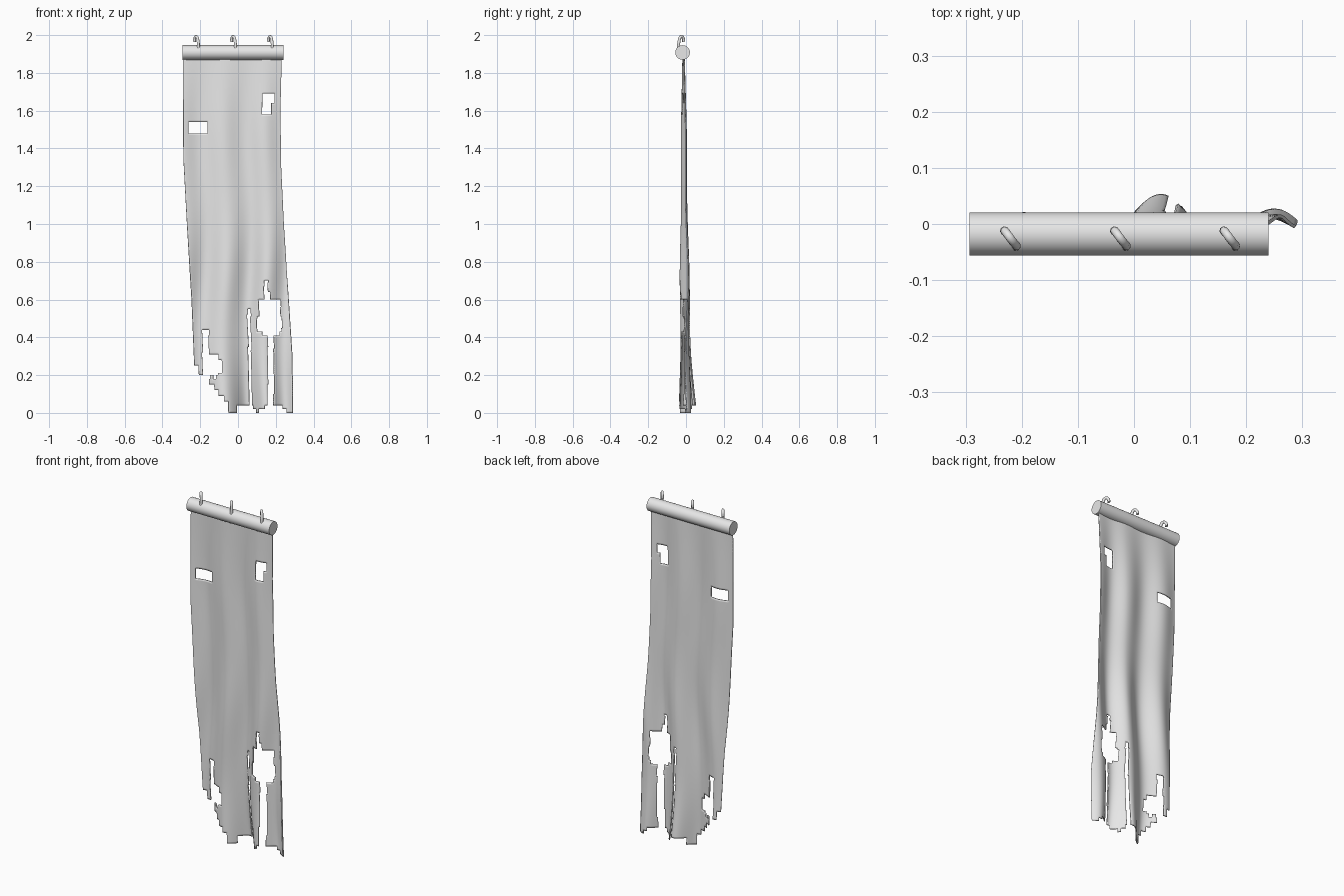
import bpy, bmesh, math

cube = bpy.data.objects.get("Cube")
if cube:
    bpy.data.objects.remove(cube, do_unlink=True)

grey = bpy.data.materials.new("plain_grey")
grey.use_nodes = True
grey.diffuse_color = (0.8, 0.8, 0.8, 1)
grey.node_tree.nodes["Principled BSDF"].inputs["Base Color"].default_value = (0.8, 0.8, 0.8, 1)

POLE_Y, POLE_Z, POLE_RADIUS = -0.018, 1.908, 0.0385
CLOTH_TOP, COLUMNS, ROWS = 1.9, 96, 190

# Side edges of the cloth as (height, x)
LEFT_EDGE = [(0, -0.22), (0.3, -0.233), (0.6, -0.245), (1, -0.27), (1.35, -0.289), (1.9, -0.291)]
RIGHT_EDGE = [(0, 0.29), (0.3, 0.287), (0.6, 0.268), (1, 0.242), (1.3, 0.228), (1.6, 0.224), (1.9, 0.232)]

# Ragged hem as steps: (right end of step, lowest height)
HEM = [(-0.21, 0.25), (-0.15, 0.2), (-0.125, 0.15), (-0.1, 0.12), (-0.075, 0.09),
       (-0.05, 0.06), (-0.008, 0), (0.08, 0.04), (0.1, 0.02), (0.11, 0),
       (0.14, 0.02), (0.235, 0.04), (0.26, 0.02), (0.4, 0)]

# Rectangular tears: (left, right, bottom, top)
TEARS = [
    (-0.264, -0.163, 1.48, 1.535),                                  # upper left hole
    (0.13, 0.178, 1.58, 1.69), (0.17, 0.193, 1.635, 1.69),          # upper right hole
    (0.138, 0.158, 0.6, 0.7), (0.138, 0.172, 0.6, 0.64),            # spike of large hole
    (0.11, 0.225, 0.44, 0.6), (0.1, 0.232, 0.43, 0.51),             # body of large hole
    (0.13, 0.22, 0.41, 0.45), (0.157, 0.19, -1, 0.42),              # slit under it
    (-0.188, -0.154, -1, 0.44),                                     # left slit
    (-0.16, -0.105, 0.2, 0.31), (-0.16, -0.085, 0.21, 0.28),        # notch beside it
    (-0.13, -0.115, 0.18, 0.21),
]


def along(points, z):
    """Interpolate x at height z."""
    for (z0, x0), (z1, x1) in zip(points, points[1:]):
        if z <= z1:
            return x0 + (x1 - x0) * (z - z0) / (z1 - z0)
    return points[-1][1]


def fold(x, z):
    """Depth of the folds, which grow towards the hem."""
    t = max(0, 1 - z / CLOTH_TOP)
    swing = (0.003 + 0.023 * t ** 0.7) * (1 + 0.15 * math.cos(math.tau * z / 0.75))
    period = 0.2 if x > 0.05 else 0.235
    wave = math.cos(math.tau * (x - 0.05) / period + 0.35 * math.sin(5 * z))
    bulge = 0.03 * t ** 6 * math.exp(-((x - 0.05) / 0.06) ** 2)
    return -0.013 + 0.008 * t + swing * wave + bulge


def is_torn(x, z):
    if any(l < x < r and b < z < t for l, r, b, t in TEARS):
        return True
    drop = 0.55 - z
    if drop > 0 and 0.05 + 0.02 * drop < x < 0.066 + 0.025 * drop:
        return True
    return z < next(low for end, low in HEM if x < end)


def finish(obj, name):
    obj.name = name
    obj.data.materials.append(grey)


# Torn hanging cloth
bm = bmesh.new()
grid = []
for j in range(ROWS + 1):
    z = CLOTH_TOP * j / ROWS
    left, right = along(LEFT_EDGE, z), along(RIGHT_EDGE, z)
    xs = [left + (right - left) * i / COLUMNS for i in range(COLUMNS + 1)]
    grid.append([bm.verts.new((x, fold(x, z), z)) for x in xs])
for low, high in zip(grid, grid[1:]):
    for i in range(COLUMNS):
        corners = (low[i], low[i + 1], high[i + 1], high[i])
        x = sum(v.co.x for v in corners) / 4
        z = sum(v.co.z for v in corners) / 4
        if not is_torn(x, z):
            bm.faces.new(corners).smooth = True
bmesh.ops.delete(bm, geom=[v for v in bm.verts if not v.link_faces], context='VERTS')
mesh = bpy.data.meshes.new("cloth")
bm.to_mesh(mesh)
bm.free()
cloth = bpy.data.objects.new("cloth", mesh)
bpy.context.collection.objects.link(cloth)
finish(cloth, "torn_cloth")
thickness = cloth.modifiers.new("thickness", 'SOLIDIFY')
thickness.thickness = 0.006
thickness.offset = 0

# Round hanging pole
bpy.ops.mesh.primitive_cylinder_add(vertices=32, radius=POLE_RADIUS, depth=0.533,
                                    location=(-0.0265, POLE_Y, POLE_Z),
                                    rotation=(0, math.pi / 2, 0))
pole = bpy.context.object
bpy.ops.object.shade_smooth_by_angle()
finish(pole, "hanging_pole")

# Three open hooks on top of the pole
HOOK = [(0.01, -0.04, 1.93), (0.009, -0.037, 1.965), (0, -0.026, 1.992),
        (-0.008, -0.015, 1.985), (-0.011, -0.012, 1.965)]
for side, x in (("right", -0.22), ("middle", -0.024), ("left", 0.171)):
    curve = bpy.data.curves.new("hook", 'CURVE')
    curve.dimensions = '3D'
    curve.bevel_depth = 0.008
    curve.bevel_resolution = 2
    curve.resolution_u = 6
    curve.use_fill_caps = True
    spline = curve.splines.new('BEZIER')
    spline.bezier_points.add(len(HOOK) - 1)
    for point, (dx, y, z) in zip(spline.bezier_points, HOOK):
        point.co = (x + dx, y, z)
        point.handle_left_type = point.handle_right_type = 'AUTO'
    hook = bpy.data.objects.new("hook", curve)
    bpy.context.collection.objects.link(hook)
    finish(hook, side + "_hook")
